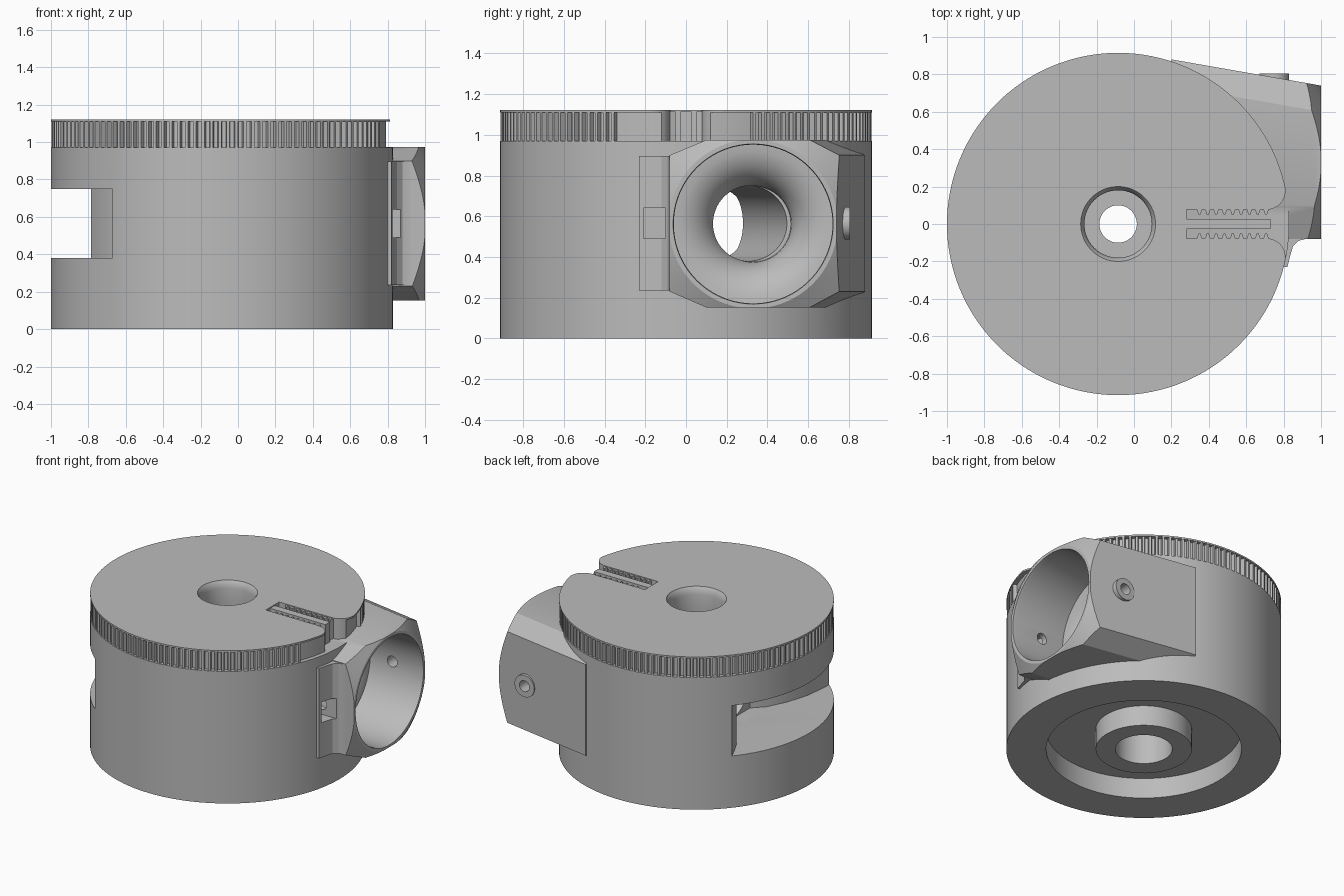
import bpy, bmesh, math
from mathutils import Vector, Matrix

if "Cube" in bpy.data.objects:
    bpy.data.objects.remove(bpy.data.objects["Cube"])

CX, R = -0.085, 0.915            # drum axis and radius
TUBE = Vector((0, 0.33, 0.562))  # side socket axis

grey = bpy.data.materials.new("plain grey")
grey.use_nodes = True
grey.diffuse_color = (0.5, 0.5, 0.5, 1)
grey.node_tree.nodes["Principled BSDF"].inputs["Base Color"].default_value = (0.5, 0.5, 0.5, 1)


def finish(name, bm):
    bmesh.ops.recalc_face_normals(bm, faces=bm.faces)
    mesh = bpy.data.meshes.new(name)
    bm.to_mesh(mesh)
    bm.free()
    mesh.materials.append(grey)
    obj = bpy.data.objects.new(name, mesh)
    bpy.context.collection.objects.link(obj)
    return obj


def loft(name, rings):
    """Closed solid through rings of equal point count."""
    bm = bmesh.new()
    vs = [[bm.verts.new(p) for p in ring] for ring in rings]
    n = len(vs[0])
    for a, b in zip(vs, vs[1:]):
        for i in range(n):
            j = (i + 1) % n
            bm.faces.new((a[i], a[j], b[j], b[i]))
    bm.faces.new(vs[0][::-1])
    bm.faces.new(vs[-1])
    return finish(name, bm)


def prism(name, outline, z0, z1):
    return loft(name, [[(x, y, z) for x, y in outline] for z in (z0, z1)])


def box(name, x0, x1, y0, y1, z0, z1):
    return prism(name, [(x0, y0), (x1, y0), (x1, y1), (x0, y1)], z0, z1)


def turned(name, profile, origin, axis, n=96):
    """Round solid; profile is (distance along axis, radius)."""
    rot = Vector(axis).to_track_quat('Z', 'Y').to_matrix()
    origin = Vector(origin)
    return loft(name, [[origin + rot @ Vector((r * math.cos(t), r * math.sin(t), d))
                        for t in (2 * math.pi * i / n for i in range(n))]
                       for d, r in profile])


def combine(obj, other, op, keep=False):
    mod = obj.modifiers.new(op, 'BOOLEAN')
    mod.operation, mod.object, mod.solver = op, other, 'EXACT'
    bpy.context.view_layer.objects.active = obj
    bpy.ops.object.modifier_apply(modifier=mod.name)
    if not keep:
        bpy.data.objects.remove(other)


def upright(name, profile, n=96):
    return turned(name, profile, (CX, 0, 0), (0, 0, 1), n)


# drum
body = upright("drum_body", [(0, R), (0.97, R)], 128)

# side socket: chamfered block with a flared back side and a coned mouth
section = [(-0.08, 0.23), (-0.08, 0.9), (0.1, 0.975), (0.6, 0.975),
           (0.74, 0.9), (0.74, 0.23), (0.6, 0.152), (0.1, 0.152)]
socket = loft("socket", [[(x, y + (flare if y > 0.3 else 0), z) for y, z in section]
                         for x, flare in ((0.2, 0.14), (1.0, 0))])
combine(socket, turned("mouth_cone", [(-0.9, 1.9), (0, 0.415)],
                       TUBE + Vector((1, 0, 0)), (1, 0, 0), 128), 'INTERSECT')
combine(body, socket, 'UNION')

# blend between socket and drum
blend = [(0.7, -0.05), (0.93, -0.05), (0.92, -0.079), (0.88, -0.09),
         (0.85, -0.12), (0.835, -0.17), (0.82, -0.23), (0.7, -0.23)]
combine(body, prism("blend", blend, 0.235, 0.895), 'UNION')

# screw boss
combine(body, turned("boss", [(0.6, 0.08), (0.805, 0.08)], (0.75, 0, 0.565), (0, 1, 0), 48), 'UNION')

# socket bore with a funnel throat
throat = [(0.36, 0.185)]
for i in range(1, 10):
    a = math.pi / 2 * i / 9
    throat.append((0.36 + 0.21 * math.sin(a), 0.39 - 0.205 * math.cos(a)))
combine(body, turned("bore_cut", throat + [(0.98, 0.39), (1.1, 0.41)], TUBE, (1, 0, 0)), 'DIFFERENCE')

# slanting passage to the side window
start, end = Vector((0.42, 0.32, 0.565)), Vector((-0.55, 0.09, 0.565))
combine(body, turned("passage_cut", [(0, 0.185), ((end - start).length, 0.185)],
                     start, end - start, 64), 'DIFFERENCE')

# side window flaring outwards
window = [(-0.45, 0.25), (-0.55, 0.28), (-0.64, 0.34), (-0.71, 0.43), (-0.76, 0.53),
          (-0.79, 0.6), (-0.85, 0.9), (-1.2, 0.9), (-1.2, -0.9), (-0.67, -0.9),
          (-0.67, -0.65), (-0.65, -0.48), (-0.6, -0.32), (-0.53, -0.18), (-0.45, -0.1)]
combine(body, prism("window_cut", window, 0.38, 0.75), 'DIFFERENCE')

# screw hole and nut pocket
combine(body, turned("screw_cut", [(0.3, 0.04), (1, 0.04)], (0.75, 0, 0.565), (0, 1, 0), 32), 'DIFFERENCE')
combine(body, turned("screw_cut_front", [(-0.2, 0.04), (0.3, 0.04)], (0.75, 0, 0.565), (0, 1, 0), 32), 'DIFFERENCE')
combine(body, box("nut_cut", 0.68, 1, -0.21, -0.1, 0.49, 0.64), 'DIFFERENCE')

# underside recess around a hub
recess = upright("recess_cut", [(-0.1, 0.65), (0.15, 0.65)])
combine(recess, upright("hub_keep", [(-0.2, 0.32), (0.3, 0.32)]), 'DIFFERENCE')
combine(body, recess, 'DIFFERENCE')

# bearing seats and axle hole
combine(body, upright("axle_cut", [(-0.1, 0.19), (0.22, 0.19), (0.221, 0.1),
                                   (0.8, 0.1), (0.801, 0.18), (1.3, 0.18)]), 'DIFFERENCE')

# toothed belt rim, plain on the clamp side
TEETH = 128
rim_outline = []
for i in range(TEETH):
    for part, r in ((0, 0.885), (0.45, 0.885), (0.55, 0.912), (0.9, 0.912)):
        a = 2 * math.pi * (i + part) / TEETH
        if math.cos(a) > math.cos(math.radians(21)):
            r = 0.885
        rim_outline.append((CX + r * math.cos(a), r * math.sin(a)))
rim = prism("belt_rim", rim_outline, 0.97, 1.11)
flange = upright("top_flange", [(1.11, R), (1.122, R)], 128)

# clamp notch with rounded entry
side = [(0.28, 0.077)]
for i in range(9):
    a = math.pi / 2 * i / 8
    side.append((0.71 + 0.1 * math.sin(a), 0.177 - 0.1 * math.cos(a)))
side.append((1, 0.18))
notch = prism("notch_cut", side + [(x, -y) for x, y in reversed(side)], 0.9, 1.3)
hole = upright("hole_cut", [(0.9, 0.18), (1.07, 0.18), (1.1, 0.187), (1.122, 0.2), (1.3, 0.2)])
for part in (rim, flange):
    combine(part, notch, 'DIFFERENCE', keep=True)
    combine(part, hole, 'DIFFERENCE', keep=True)
for cutter in (notch, hole):
    bpy.data.objects.remove(cutter)

# clamp rail and gripping teeth
rail = box("clamp_rail", 0.28, 0.73, -0.027, 0.027, 0.97, 1.115)
grips = []
for k in range(9):
    x = 0.35 + 0.0445 * k
    for s in (1, -1):
        grips.append(prism("clamp_tooth", [(x - 0.015, 0.08 * s), (x + 0.015, 0.08 * s),
                                           (x + 0.006, 0.052 * s), (x - 0.006, 0.052 * s)], 0.97, 1.115))

# smooth shading with sharp edges kept
bpy.ops.object.select_all(action='DESELECT')
for obj in (body, rim, flange):
    obj.select_set(True)
bpy.context.view_layer.objects.active = body
bpy.ops.object.shade_smooth_by_angle(angle=math.radians(25))
